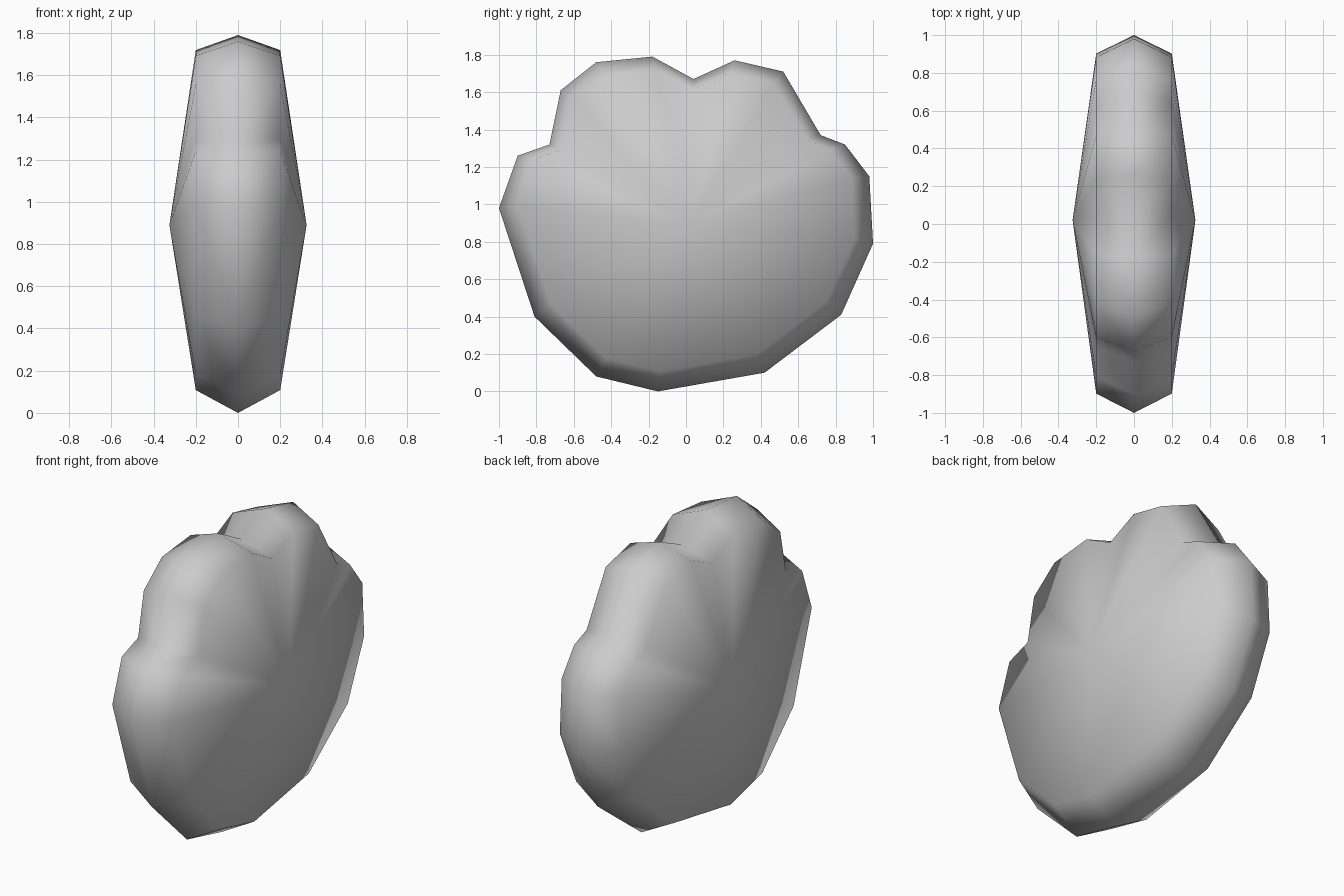
import bpy
import bmesh

cube = bpy.data.objects.get("Cube")
if cube:
    bpy.data.objects.remove(cube, do_unlink=True)

grey = bpy.data.materials.new("plain grey")
grey.use_nodes = True
colour = (0.6, 0.6, 0.6, 1)
grey.diffuse_color = colour
grey.node_tree.nodes["Principled BSDF"].inputs["Base Color"].default_value = colour

# Lobed outline of the rim as (y, z), starting at the top
OUTLINE = [(-0.18, 1.79), (0.04, 1.67), (0.26, 1.77), (0.52, 1.71), (0.72, 1.37),
           (0.85, 1.32), (0.98, 1.15), (1.0, 0.79), (0.83, 0.41), (0.42, 0.1),
           (-0.15, 0), (-0.48, 0.08), (-0.81, 0.4), (-1.0, 0.98), (-0.9, 1.26),
           (-0.73, 1.32), (-0.67, 1.61), (-0.48, 1.76)]
INSET = 0.9
INSET_CENTRE = (0.02, 1.08)
CREST = (0.02, 0.89)


def ring(bm, x, scale):
    cy, cz = INSET_CENTRE
    return [bm.verts.new((x, cy + (y - cy) * scale, cz + (z - cz) * scale))
            for y, z in OUTLINE]


bm = bmesh.new()
rim = ring(bm, 0, 1)
count = len(rim)
for side in (-1, 1):
    # Bevelled rim, then a shallow dome fanning out from its crest
    shoulder = ring(bm, side * 0.2, INSET)
    crest = bm.verts.new((side * 0.325, *CREST))
    for i in range(count):
        j = (i + 1) % count
        bm.faces.new((rim[i], rim[j], shoulder[j], shoulder[i]))
        bm.faces.new((shoulder[i], shoulder[j], crest))
bmesh.ops.recalc_face_normals(bm, faces=bm.faces)
for face in bm.faces:
    face.smooth = True

mesh = bpy.data.meshes.new("lobed_body")
bm.to_mesh(mesh)
bm.free()
mesh.materials.append(grey)
body = bpy.data.objects.new("lobed_body", mesh)
bpy.context.scene.collection.objects.link(body)
